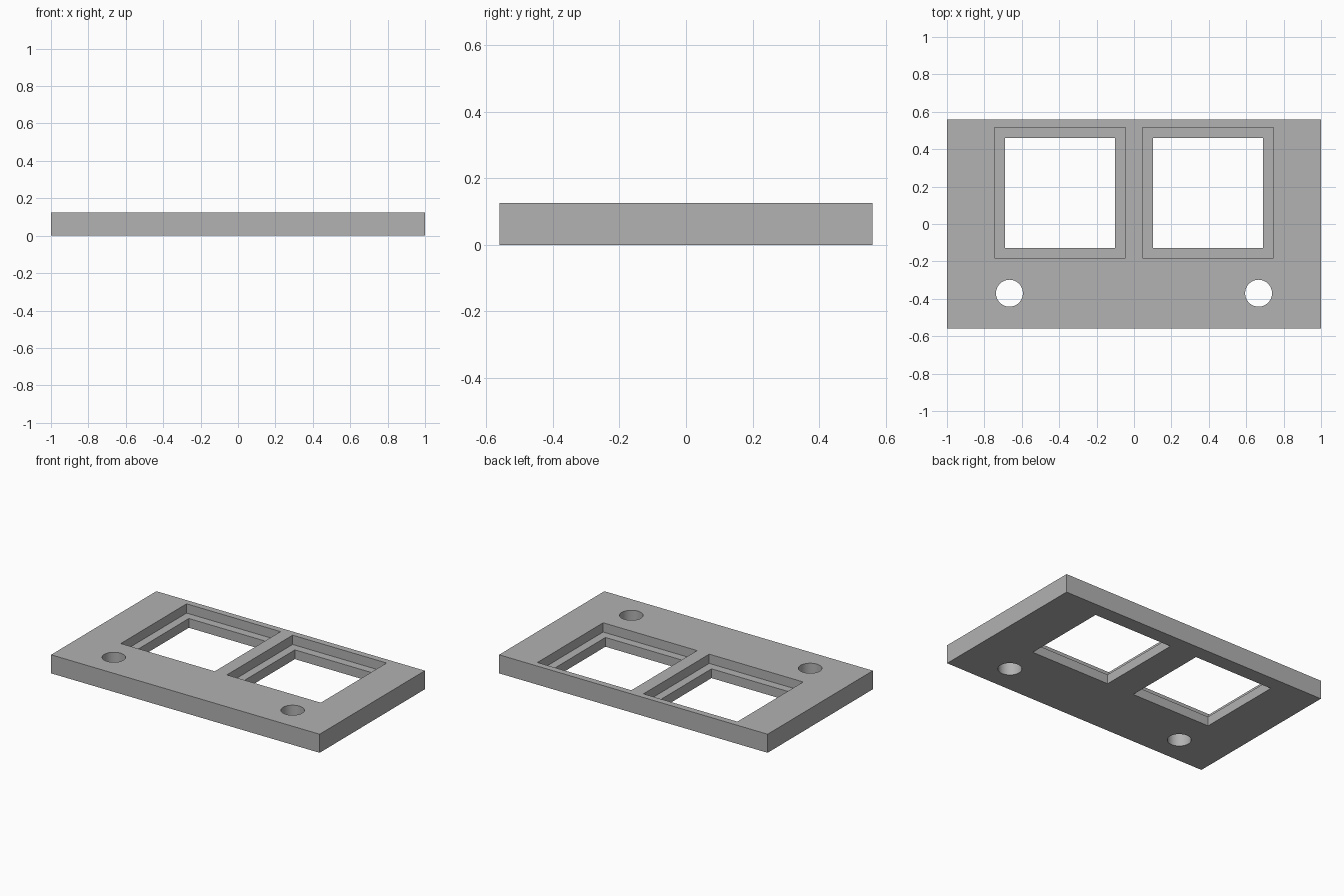
import bpy
import math

if "Cube" in bpy.data.objects:
    bpy.data.objects.remove(bpy.data.objects["Cube"], do_unlink=True)

THICK = 0.125          # plate thickness
LEDGE = 0.0625         # height of the ledge inside each window
WINDOW = (0.395, 0.167)
HOLE = (0.666, -0.37)

grey = bpy.data.materials.new("plain grey")
grey.use_nodes = True
colour = (0.445, 0.445, 0.445, 1)
grey.diffuse_color = colour
grey.node_tree.nodes["Principled BSDF"].inputs["Base Color"].default_value = colour


def box(name, x, y, width, depth, bottom, top):
    bpy.ops.mesh.primitive_cube_add(size=1, location=(x, y, (bottom + top) / 2))
    obj = bpy.context.object
    obj.name = name
    obj.scale = (width, depth, top - bottom)
    bpy.ops.object.transform_apply(location=True, rotation=False, scale=True)
    obj.data.materials.append(grey)
    return obj


def cut(target, cutter):
    """Subtract the cutter from the target, then discard the cutter."""
    cutter.hide_render = True
    mod = target.modifiers.new("cut", "BOOLEAN")
    mod.operation = "DIFFERENCE"
    mod.solver = "EXACT"
    mod.object = cutter
    bpy.context.view_layer.objects.active = target
    bpy.ops.object.modifier_apply(modifier=mod.name)
    bpy.data.objects.remove(cutter, do_unlink=True)


# Flat rectangular plate
plate = box("mounting_plate", 0, 0, 2, 1.12, 0, THICK)

for side in (-1, 1):
    # Square window: wide recess above, narrower opening right through
    x, y = side * WINDOW[0], WINDOW[1]
    cut(plate, box("recess_cutter", x, y, 0.70, 0.70, LEDGE, 0.3))
    cut(plate, box("opening_cutter", x, y, 0.588, 0.588, -0.1, 0.3))

    # Round screw hole
    bpy.ops.mesh.primitive_cylinder_add(
        vertices=48, radius=0.072, depth=1, location=(side * HOLE[0], HOLE[1], 0))
    drill = bpy.context.object
    drill.name = "screw_hole_cutter"
    drill.data.materials.append(grey)
    cut(plate, drill)

# Smooth hole walls, crisp edges elsewhere
bpy.ops.object.select_all(action="DESELECT")
plate.select_set(True)
bpy.context.view_layer.objects.active = plate
bpy.ops.object.shade_smooth_by_angle(angle=math.radians(30))
